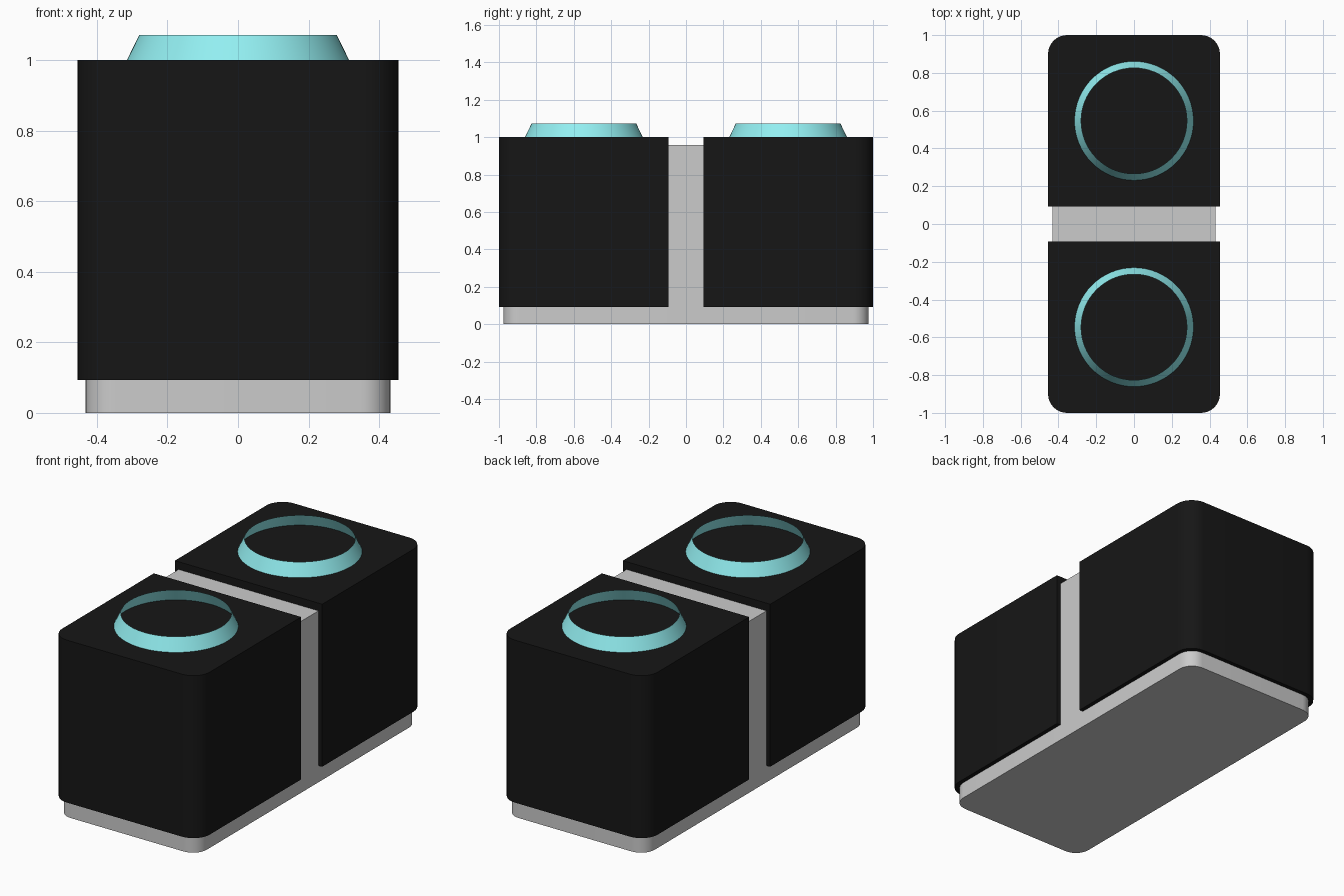
import bpy, bmesh, math

if "Cube" in bpy.data.objects:
    bpy.data.objects.remove(bpy.data.objects["Cube"])

def material(name, color):
    m = bpy.data.materials.new(name)
    m.diffuse_color = color
    m.use_nodes = True
    m.node_tree.nodes["Principled BSDF"].inputs["Base Color"].default_value = m.diffuse_color
    return m

black = material("black_plastic", (0.008, 0.008, 0.008, 1))
cyan = material("cyan_trim", (0.29, 0.86, 0.88, 1))

def finish(name, bm, mat=None):
    me = bpy.data.meshes.new(name)
    bm.to_mesh(me)
    bm.free()
    ob = bpy.data.objects.new(name, me)
    bpy.context.collection.objects.link(ob)
    if mat:
        me.materials.append(mat)
    bpy.context.view_layer.objects.active = ob
    ob.select_set(True)
    bpy.ops.object.shade_smooth_by_angle(angle=math.radians(30))
    ob.select_set(False)
    return ob

def rounded_box(name, half_x, y0, y1, z0, z1, radius, is_round, mat=None):
    """Box whose chosen upright edges are rounded."""
    bm = bmesh.new()
    bmesh.ops.create_cube(bm, size=1)
    for v in bm.verts:
        v.co = (v.co.x * 2 * half_x,
                y0 if v.co.y < 0 else y1,
                z0 if v.co.z < 0 else z1)
    edges = [e for e in bm.edges
             if abs(e.verts[0].co.z - e.verts[1].co.z) > 0.01
             and is_round(e.verts[0].co.y)]
    bmesh.ops.bevel(bm, geom=edges, offset=radius, segments=8,
                    profile=0.5, affect='EDGES')
    return finish(name, bm, mat)

# Grey inner body: shows as the foot and in the gap between the blocks
rounded_box("inner_body", 0.432, -0.977, 0.977, 0, 0.957, 0.085, lambda y: True)

for side, label in ((-1, "front"), (1, "back")):
    # Black block, rounded only on its outer corners
    y0, y1 = sorted((side * 0.093, side))
    rounded_box(label + "_block", 0.455, y0, y1, 0.093, 1.0, 0.1,
                lambda y: abs(y) > 0.5, black)

    # Open tapered ring on top
    bm = bmesh.new()
    bmesh.ops.create_cone(bm, cap_ends=False, segments=64,
                          radius1=0.315, radius2=0.28, depth=0.072)
    bmesh.ops.translate(bm, verts=bm.verts, vec=(0, side * 0.546, 1.036))
    finish(label + "_ring", bm, cyan)
